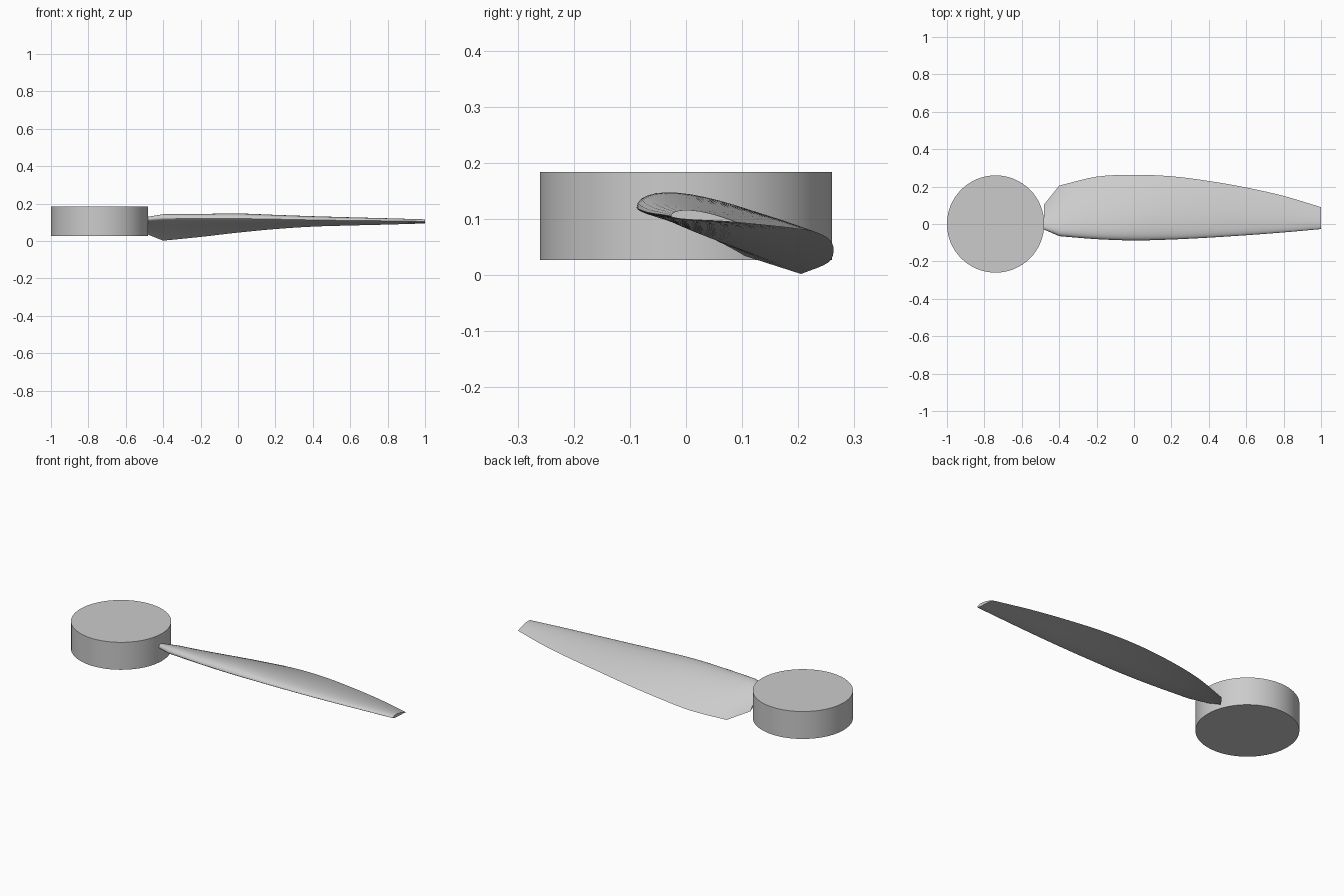
import bpy, bmesh, math
from mathutils import Vector

cube = bpy.data.objects.get("Cube")
if cube:
    bpy.data.objects.remove(cube)

grey = bpy.data.materials.new("light_grey")
grey.use_nodes = True
colour = (0.6, 0.6, 0.6, 1)
grey.diffuse_color = colour
grey.node_tree.nodes["Principled BSDF"].inputs["Base Color"].default_value = colour


def finish(obj, angle):
    obj.data.materials.append(grey)
    bpy.ops.object.select_all(action='DESELECT')
    obj.select_set(True)
    bpy.context.view_layer.objects.active = obj
    bpy.ops.object.shade_smooth_by_angle(angle=math.radians(angle))


# Hub: plain round drum
bpy.ops.mesh.primitive_cylinder_add(vertices=64, radius=0.26, depth=0.157,
                                    location=(-0.74, 0, 0.1055))
hub = bpy.context.object
hub.name = "hub"
finish(hub, 30)

# Blade stations: x, leading y, trailing y, leading z, trailing z, thickness
ROOT = Vector((-0.48, -0.03, 0.105, 0.115, 0.034, 0.031))
KNOTS = [Vector(k) for k in (
    (-0.40, -0.065, 0.205, 0.122, 0.002, 0.045),
    (-0.20, -0.081, 0.253, 0.121, 0.022, 0.045),
    (0.00, -0.088, 0.263, 0.120, 0.045, 0.045),
    (0.20, -0.083, 0.255, 0.117, 0.064, 0.036),
    (0.40, -0.073, 0.230, 0.113, 0.077, 0.029),
    (0.60, -0.060, 0.195, 0.110, 0.083, 0.024),
    (0.80, -0.045, 0.150, 0.108, 0.088, 0.019),
    (1.00, -0.027, 0.090, 0.105, 0.094, 0.014))]


def spline(knots, steps):
    """Smooth run of stations through the knots."""
    pts = [2 * knots[0] - knots[1]] + knots + [2 * knots[-1] - knots[-2]]
    out = []
    for a, b, c, d in zip(pts, pts[1:], pts[2:], pts[3:]):
        for i in range(steps):
            t = i / steps
            out.append(b + (c - a) * t / 2 + (a - 2.5 * b + 2 * c - d / 2) * t ** 2
                       + (1.5 * (b - c) + (d - a) / 2) * t ** 3)
    return out + [knots[-1]]


def section(station, n=20):
    """Airfoil loop: over the top from nose to tail, back underneath."""
    x, ly, ty, lz, tz, thick = station
    loop = []
    for i in range(2 * n):
        s = (1 - math.cos(math.pi * i / n)) / 2
        bulge = 2.6 * thick * math.sqrt(s) * (1 - s)
        if i > n:
            bulge *= -0.3 * (1 - s)
        loop.append((x, ly + (ty - ly) * s, lz + (tz - lz) * s + bulge))
    return loop


# Blade: loft through the sections, capped at root and tip
bm = bmesh.new()
rings = [[bm.verts.new(p) for p in section(st)] for st in [ROOT] + spline(KNOTS, 4)]
for r0, r1 in zip(rings, rings[1:]):
    for i in range(len(r0)):
        j = (i + 1) % len(r0)
        bm.faces.new((r0[i], r0[j], r1[j], r1[i]))
bm.faces.new(rings[0])
bm.faces.new(rings[-1])
bmesh.ops.recalc_face_normals(bm, faces=bm.faces)
mesh = bpy.data.meshes.new("blade")
bm.to_mesh(mesh)
bm.free()
blade = bpy.data.objects.new("blade", mesh)
bpy.context.collection.objects.link(blade)
finish(blade, 40)
